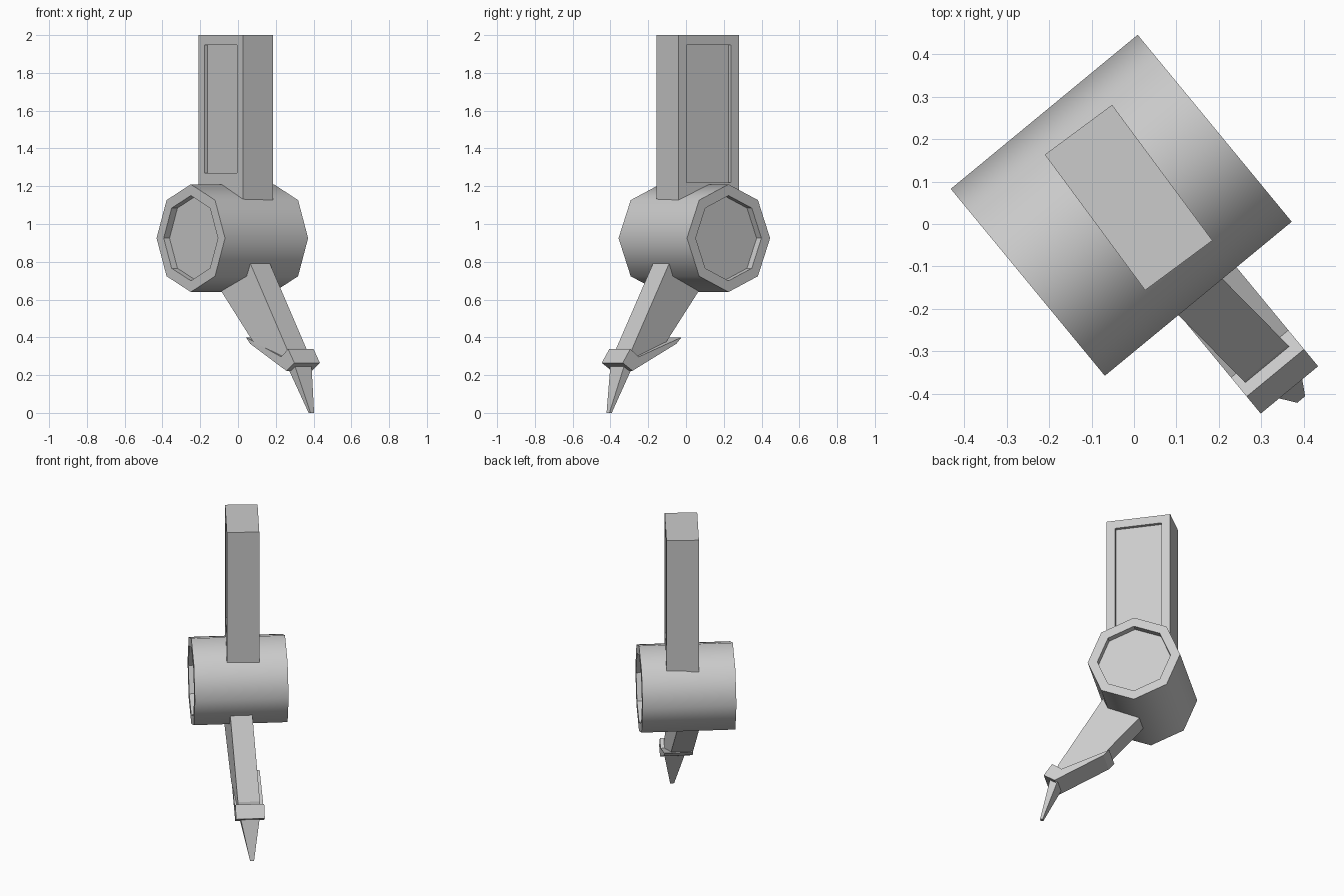
import bpy, bmesh, math
from mathutils import Matrix, Vector

if "Cube" in bpy.data.objects:
    bpy.data.objects.remove(bpy.data.objects["Cube"])

# Parts are built in a local frame (x = forward, y = hinge axis), then turned
FRAME = Matrix.Translation((-0.03, 0.044, 0)) @ Matrix.Rotation(math.radians(-50.5), 4, 'Z')


def finish(name, bm):
    bmesh.ops.recalc_face_normals(bm, faces=bm.faces[:])
    bm.transform(FRAME)
    me = bpy.data.meshes.new(name)
    bm.to_mesh(me)
    bm.free()
    ob = bpy.data.objects.new(name, me)
    bpy.context.collection.objects.link(ob)
    return ob


def recess(bm, face, margin, depth, low=None):
    """Inset a face and sink it straight in; low sets the panel's bottom height."""
    bmesh.ops.inset_region(bm, faces=[face], thickness=margin, use_even_offset=True)
    if low is not None:
        for v in sorted(face.verts, key=lambda v: v.co.z)[:2]:
            v.co.z = low
    n = face.normal.copy()
    new = bmesh.ops.extrude_discrete_faces(bm, faces=[face])['faces'][0]
    bmesh.ops.translate(bm, verts=new.verts[:], vec=-n * depth)


def prism(name, profile, half, centre):
    """Extrude a side profile (x, z) across the hinge axis; centre(x) gives its drift."""
    bm = bmesh.new()
    rows = [[bm.verts.new((x, centre(x) + s * half, z)) for x, z in profile] for s in (-1, 1)]
    bm.faces.new(rows[0])
    bm.faces.new(rows[1][::-1])
    n = len(profile)
    for i in range(n):
        j = (i + 1) % n
        bm.faces.new((rows[0][i], rows[1][i], rows[1][j], rows[0][j]))
    return finish(name, bm)


# Hinge drum: eight sides, smooth wall, recessed caps
bm = bmesh.new()
place = Matrix.Translation((0, 0, 0.925)) @ Matrix.Rotation(math.pi / 2, 4, 'X')
bmesh.ops.create_cone(bm, cap_ends=True, segments=8, radius1=0.285, radius2=0.285,
                      depth=0.57, matrix=place)
bm.normal_update()
caps = [f for f in bm.faces if len(f.verts) == 8]
for f in bm.faces:
    f.smooth = len(f.verts) == 4
for f in caps:
    recess(bm, f, 0.055, 0.04)
finish("hinge_drum", bm)

# Upper arm: box with a sunken panel on both broad sides
bm = bmesh.new()
place = (Matrix.Translation((-0.003, 0.025, 1.56)) @ Matrix.Rotation(math.radians(-3), 4, 'Z')
         @ Matrix.Diagonal((0.397, 0.197, 0.88, 1)))
bmesh.ops.create_cube(bm, size=1, matrix=place)
bm.normal_update()
for f in [f for f in bm.faces if abs(f.normal.y) > 0.9]:
    recess(bm, f, 0.053, 0.02, 1.27 if f.normal.y < 0 else 1.22)
finish("upper_arm", bm)

# Lower arm: tapered bar drifting slightly sideways
prism("lower_arm", [(0.18, 0.872), (0.503, 0.34), (0.515, 0.285), (0.26, 0.365), (-0.03, 0.69)],
      0.067, lambda x: 0.002 + 0.09 * (x - 0.233))

# Ankle collar
prism("ankle_collar", [(0.184, 0.40), (0.477, 0.297), (0.535, 0.338), (0.587, 0.265),
                       (0.52, 0.223), (0.219, 0.366)], 0.0875, lambda x: 0.029)

# Foot spike: square section tapering to a tiny tip
bm = bmesh.new()
base = [bm.verts.new((x, 0.029 + s * 0.065, z))
        for x, z, s in ((0.498, 0.25, -1), (0.542, 0.29, -1), (0.542, 0.29, 1), (0.498, 0.25, 1))]
tip = [bm.verts.new((x, 0.036 + s * 0.012, 0))
       for x, s in ((0.606, -1), (0.622, -1), (0.622, 1), (0.606, 1))]
bm.faces.new(base)
bm.faces.new(tip[::-1])
for i in range(4):
    j = (i + 1) % 4
    bm.faces.new((base[i], tip[i], tip[j], base[j]))
finish("foot_spike", bm)
